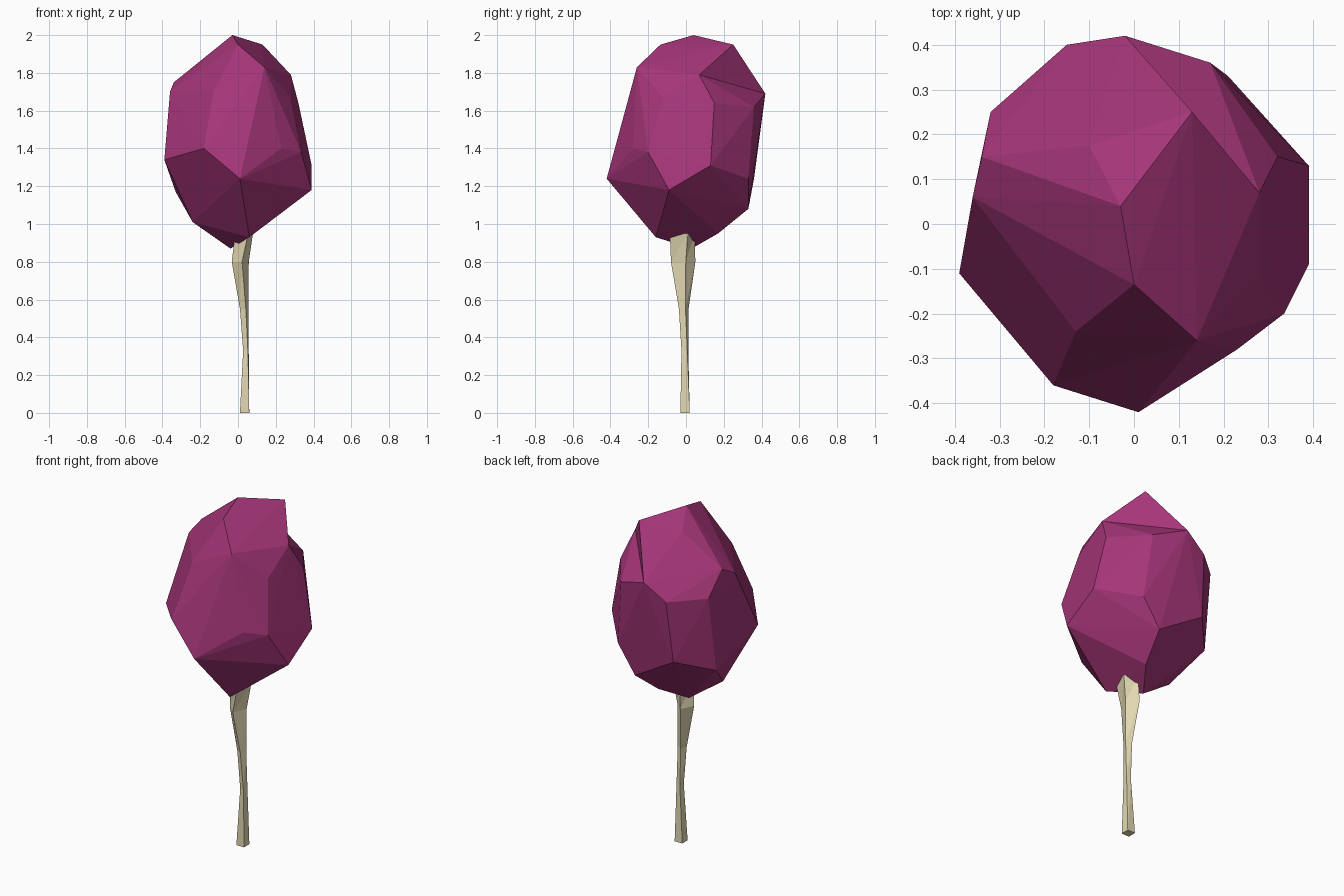
import bpy, bmesh, math

if "Cube" in bpy.data.objects:
    bpy.data.objects.remove(bpy.data.objects["Cube"])


def finish(bm, name, color):
    bmesh.ops.recalc_face_normals(bm, faces=bm.faces[:])
    me = bpy.data.meshes.new(name)
    bm.to_mesh(me)
    bm.free()
    ob = bpy.data.objects.new(name, me)
    bpy.context.collection.objects.link(ob)
    mat = bpy.data.materials.new(name)
    mat.diffuse_color = (*color, 1)
    mat.use_nodes = True
    mat.node_tree.nodes["Principled BSDF"].inputs["Base Color"].default_value = mat.diffuse_color
    me.materials.append(mat)


# Crown: faceted hull around a few corner points
B, E, J, K, L = ((.13, .25, 1.95), (.28, .07, 1.79), (-.02, .42, 1.69),
                 (.17, .36, 1.62), (.32, .15, 1.64))
corners = [
    B, E, J, K, L,
    # top
    (-.03, .04, 2.0), (0, -.135, 1.95), (-.10, .175, 1.92), (.14, -.26, 1.83),
    (.28, -.12, 1.67), (-.13, -.24, 1.70), (-.34, .15, 1.75), (-.36, .06, 1.70),
    (-.15, .40, 1.60), (-.32, .25, 1.61),
    # middle
    (.39, .13, 1.31), (.39, -.09, 1.18), (.01, -.42, 1.24), (.23, -.28, 1.40),
    (.335, -.20, 1.38), (-.18, -.36, 1.40), (-.39, -.11, 1.34),
    (-.17, .36, 1.24), (.21, .33, 1.24), (-.33, .19, 1.17),
    # bottom
    (-.24, 0, 1.01), (.10, .33, 1.08), (.06, .17, .95), (.06, -.16, .93), (-.04, .03, .87),
]
bm = bmesh.new()
verts = {p: bm.verts.new(p) for p in corners}
bmesh.ops.convex_hull(bm, input=bm.verts[:])
# notch beneath the rear right corner
for p, q in ((B, L), (B, K)):
    edge = bm.edges.get((verts[p], verts[q]))
    if edge:
        bmesh.utils.edge_rotate(edge, True)
bmesh.ops.delete(bm, geom=[v for v in bm.verts if not v.link_faces], context='VERTS')
finish(bm, "crown", (.376, .036, .188))

# Trunk: four-sided twisting loft, rows are z, centre x, centre y, radius x, radius y, angle
sections = [(0, .035, -.005, .035, .035, 45), (.33, .042, -.006, .018, .022, 35),
            (.55, .033, -.012, .024, .027, 20), (.80, .012, -.015, .046, .066, 12),
            (.95, .032, -.02, .052, .072, 25)]
bm = bmesh.new()
rings = []
for z, cx, cy, rx, ry, a in sections:
    angles = [math.radians(a + 90 * i) for i in range(4)]
    rings.append([bm.verts.new((cx + rx * math.cos(t), cy + ry * math.sin(t), z)) for t in angles])
for lo, hi in zip(rings, rings[1:]):
    for i in range(4):
        j = (i + 1) % 4
        bm.faces.new((lo[i], lo[j], hi[j]))
        bm.faces.new((lo[i], hi[j], hi[i]))
bm.faces.new(rings[0][::-1])
bm.faces.new(rings[-1])
finish(bm, "trunk", (.77, .69, .45))
